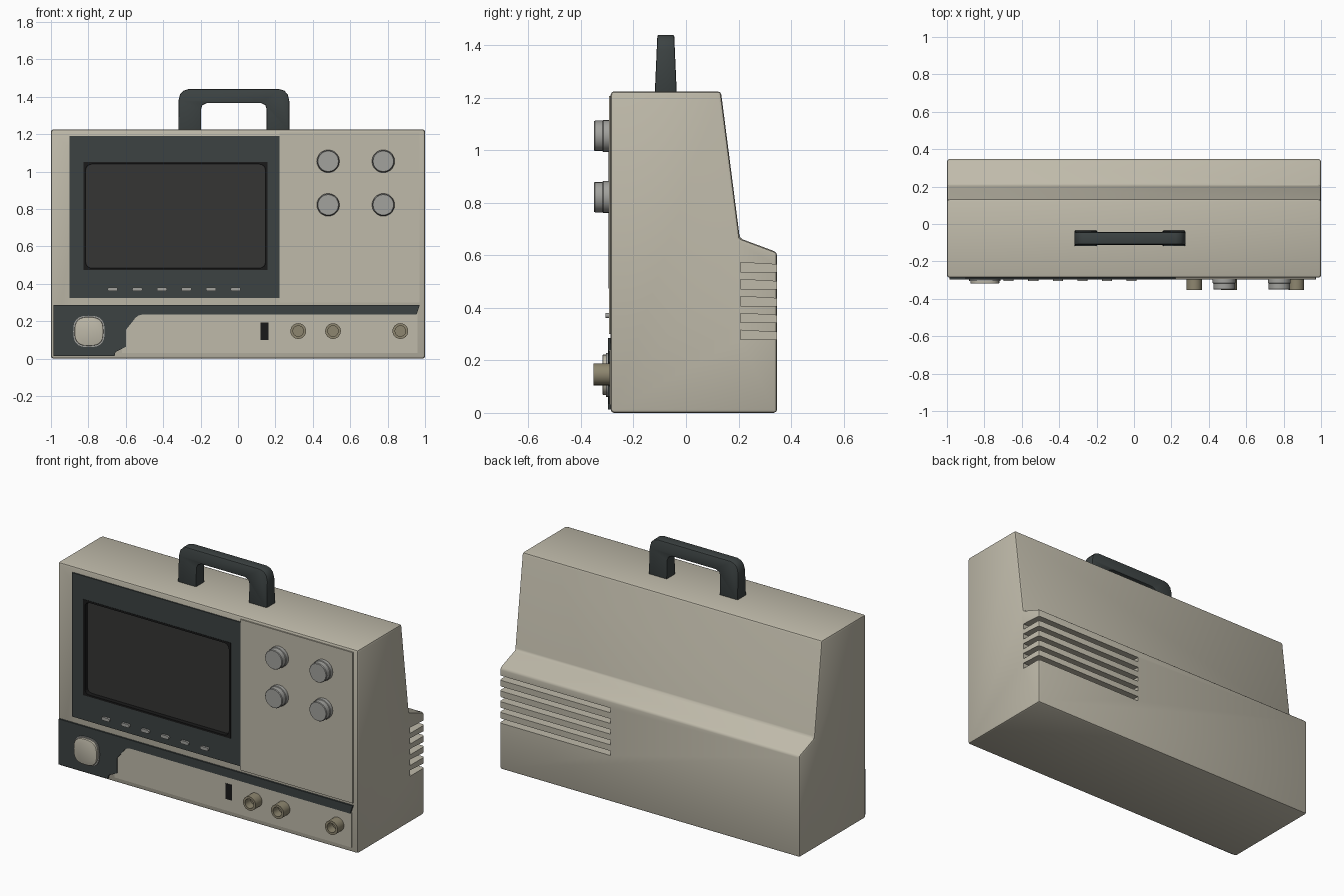
import bpy, bmesh, math

if "Cube" in bpy.data.objects:
    bpy.data.objects.remove(bpy.data.objects["Cube"])

def material(name, rgb):
    m = bpy.data.materials.new(name)
    m.diffuse_color = (*rgb, 1)
    m.use_nodes = True
    m.node_tree.nodes["Principled BSDF"].inputs["Base Color"].default_value = m.diffuse_color
    return m

BEIGE = material("beige", (0.52, 0.49, 0.40))
DARK = material("dark_plastic", (0.045, 0.055, 0.055))
BLACK = material("black", (0.01, 0.01, 0.01))
GLASS = material("screen_glass", (0.035, 0.035, 0.034))
GREY = material("knob_grey", (0.36, 0.36, 0.34))
BRASS = material("connector_metal", (0.27, 0.24, 0.16))

def apply(ob, mod):
    bpy.context.view_layer.objects.active = ob
    bpy.ops.object.modifier_apply(modifier=mod.name)

def finish(name, bm, mat, bevel=0, segments=2):
    bmesh.ops.recalc_face_normals(bm, faces=bm.faces)
    me = bpy.data.meshes.new(name)
    bm.to_mesh(me)
    bm.free()
    ob = bpy.data.objects.new(name, me)
    bpy.context.collection.objects.link(ob)
    if mat:
        me.materials.append(mat)
    if bevel:
        mod = ob.modifiers.new("bevel", 'BEVEL')
        mod.width, mod.segments = bevel, segments
        mod.limit_method, mod.angle_limit = 'ANGLE', math.radians(30)
        apply(ob, mod)
    return ob

def smooth(ob, angle=35):
    bpy.ops.object.select_all(action='DESELECT')
    ob.select_set(True)
    bpy.context.view_layer.objects.active = ob
    bpy.ops.object.shade_smooth_by_angle(angle=math.radians(angle))
    return ob

def prism(name, pts, lo, hi, mat, axis='y', bevel=0, segments=2):
    """Outline in xz extruded along y, or outline in yz extruded along x."""
    bm = bmesh.new()
    place = (lambda a, b, t: (a, t, b)) if axis == 'y' else (lambda a, b, t: (t, a, b))
    rings = [[bm.verts.new(place(a, b, t)) for a, b in pts] for t in (lo, hi)]
    for ring in rings:
        bm.faces.new(ring)
    for i in range(len(pts)):
        j = (i + 1) % len(pts)
        bm.faces.new((rings[0][i], rings[0][j], rings[1][j], rings[1][i]))
    return finish(name, bm, mat, bevel, segments)

def rect(x0, x1, z0, z1, r=0, n=4):
    if not r:
        return [(x0, z0), (x1, z0), (x1, z1), (x0, z1)]
    pts = []
    for k, (cx, cz) in enumerate([(x1 - r, z1 - r), (x0 + r, z1 - r), (x0 + r, z0 + r), (x1 - r, z0 + r)]):
        for i in range(n + 1):
            a = math.pi / 2 * (k + i / n)
            pts.append((cx + r * math.cos(a), cz + r * math.sin(a)))
    return pts

def lathe(name, profile, x, z, n, mat):
    """Revolve (radius, y) points around a front-facing axis."""
    bm = bmesh.new()
    rings = [[bm.verts.new((x + r * math.cos(2 * math.pi * i / n), y, z + r * math.sin(2 * math.pi * i / n)))
              for i in range(n)] for r, y in profile]
    for a, b in zip(rings, rings[1:]):
        for i in range(n):
            j = (i + 1) % n
            bm.faces.new((a[i], a[j], b[j], b[i]))
    bm.faces.new(rings[0])
    bm.faces.new(rings[-1])
    return smooth(finish(name, bm, mat), 30)

def cut(ob, cutter, delete=True):
    mod = ob.modifiers.new("cut", 'BOOLEAN')
    mod.operation, mod.solver, mod.object = 'DIFFERENCE', 'EXACT', cutter
    apply(ob, mod)
    cutter.hide_render = True
    if delete:
        bpy.data.objects.remove(cutter)

FRONT = -0.287

# Case
case = prism("case", [(FRONT, 0), (0.347, 0), (0.347, 0.612), (0.205, 0.665), (0.133, 1.225), (FRONT, 1.225)],
             -1, 1, BEIGE, 'x', 0.013)

# Cooling slots around the rear right corner
for i in range(5):
    z = 0.537 - 0.0645 * i
    cut(case, prism("slot_cutter", [(0.208, z), (0.40, z), (0.40, z + 0.025), (0.208, z + 0.036)],
                    0.26, 1.1, None, 'x'))

# Screen bezel, with a pocket through to the case
bezel = prism("screen_bezel", rect(-0.90, 0.222, 0.323, 1.19), -0.294, -0.28, DARK)
pocket = prism("pocket_cutter", rect(-0.826, 0.158, 0.473, 1.05), -0.40, -0.262, None)
cut(bezel, pocket, False)
cut(case, pocket)
smooth(case)

# Screen surround and glass
surround = prism("screen_surround", rect(-0.826, 0.158, 0.473, 1.05), -0.296, -0.262, BLACK)
cut(surround, prism("screen_cutter", rect(-0.814, 0.146, 0.484, 1.039, 0.03), -0.40, -0.268, None))
prism("screen", rect(-0.812, 0.144, 0.486, 1.037, 0.03), -0.273, -0.266, GLASS)

# Raised front panels
prism("control_panel", rect(0.222, 0.97, 0.30, 1.208), -0.294, -0.28, BEIGE)
prism("connector_panel", rect(-0.62, 0.96, 0.03, 0.24), -0.291, -0.28, BEIGE)

# Dark strip widening around the power button
prism("lower_strip", [(-0.987, 0.013), (-0.66, 0.013), (-0.655, 0.035), (-0.60, 0.062), (-0.598, 0.155),
                      (-0.548, 0.218), (-0.532, 0.23), (-0.512, 0.235), (0.955, 0.235), (0.972, 0.286),
                      (-0.987, 0.286)], -0.297, -0.28, DARK)

# Power button: squared-off circle with a rim
def squircle(r, n=32, e=0.72):
    pts = []
    for i in range(n):
        c, s = math.cos(2 * math.pi * i / n), math.sin(2 * math.pi * i / n)
        pts.append((-0.797 + r * math.copysign(abs(c) ** e, c), 0.145 + r * math.copysign(abs(s) ** e, s)))
    return pts
smooth(prism("power_button_rim", squircle(0.084), -0.304, -0.29, GREY))
smooth(prism("power_button", squircle(0.077), -0.318, -0.29, BEIGE, bevel=0.004))

# Soft keys under the screen
for i in range(6):
    x = -0.67 + 0.1315 * i
    smooth(prism(f"soft_key_{i + 1}", rect(x - 0.027, x + 0.027, 0.361, 0.381, 0.009), -0.306, -0.285, GREY))

# Control knobs
for i, (x, z) in enumerate([(x, z) for z in (1.055, 0.822) for x in (0.482, 0.777)]):
    lathe(f"knob_{i + 1}", [(0.061, -0.285), (0.061, -0.315), (0.058, -0.318), (0.058, -0.347), (0.055, -0.351)],
          x, z, 20, GREY)

# Signal connectors
for i, x in enumerate((0.322, 0.508, 0.868)):
    lathe(f"connector_{i + 1}", [(0.042, -0.285), (0.042, -0.352), (0.028, -0.352), (0.028, -0.30)],
          x, 0.147, 24, BRASS)

# Data port
prism("data_port", rect(0.121, 0.164, 0.10, 0.194), -0.293, -0.28, BLACK)

# Carry handle: arch outline whose legs thin towards the top
half = [(0.175, 1.215), (0.175, 1.335), (0.168, 1.355), (0.145, 1.366)]
outer = [(0.245, 1.44), (0.27, 1.432), (0.288, 1.412), (0.296, 1.38), (0.297, 1.215)]
CX = -0.022
right = [(CX + x, z) for x, z in half[::-1] + outer[::-1]]
left = [(CX - x, z) for x, z in outer + half]
handle = prism("carry_handle", right + left, -1, 1, DARK)
for v in handle.data.vertices:
    width = 0.042 - 0.010 * (v.co.z - 1.215) / 0.225
    v.co.y = -0.077 + math.copysign(width, v.co.y)
mod = handle.modifiers.new("bevel", 'BEVEL')
mod.width, mod.segments, mod.limit_method = 0.006, 2, 'ANGLE'
mod.angle_limit = math.radians(50)
apply(handle, mod)
smooth(handle)
